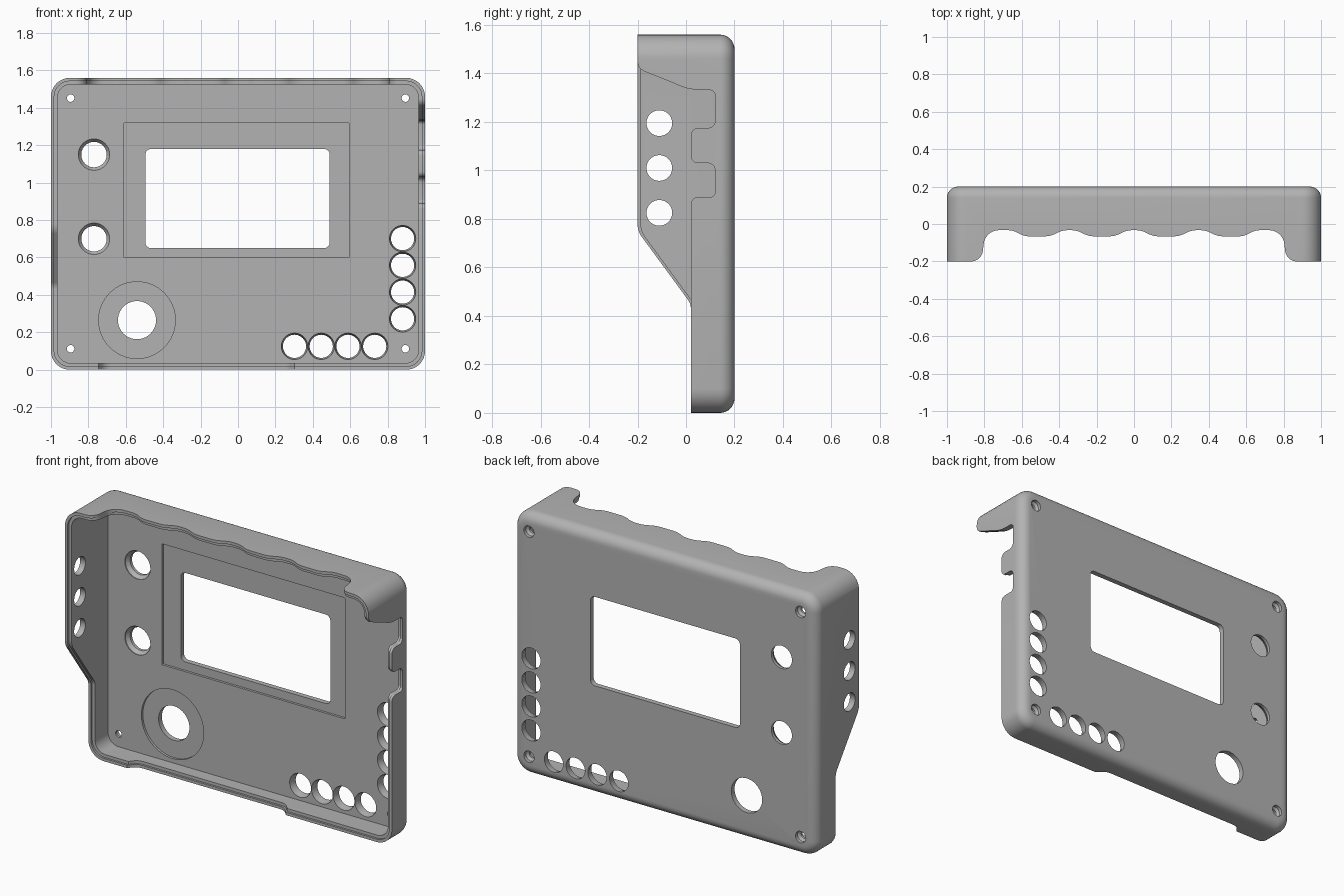
import bpy, bmesh, math
from mathutils import Vector

cube = bpy.data.objects.get("Cube")
if cube:
    bpy.data.objects.remove(cube, do_unlink=True)

MID_Z = 0.78      # centre height of the case
FLOOR_Y = 0.155   # inner face of the panel
EDGE = 0.06       # fillet around the back


def rounded(points, steps=8):
    """Polygon whose corners (u, v, setback) become circular arcs."""
    out = []
    n = len(points)
    for i, p in enumerate(points):
        c = Vector(p[:2])
        if len(p) < 3:
            out.append(c)
            continue
        a, b = Vector(points[i - 1][:2]) - c, Vector(points[(i + 1) % n][:2]) - c
        t = min(p[2], a.length * 0.49, b.length * 0.49)
        w = math.sin(a.angle(b) / 2)
        a, b = c + a.normalized() * t, c + b.normalized() * t
        for k in range(steps + 1):
            s = k / steps
            f, g, h = (1 - s) ** 2, 2 * w * s * (1 - s), s * s
            out.append((a * f + c * g + b * h) / (f + g + h))
    return out


def rect(u0, u1, v0, v1, r):
    return rounded([(u0, v0, r), (u1, v0, r), (u1, v1, r), (u0, v1, r)])


def case_outline(inset, r):
    return rect(inset - 1, 1 - inset, inset, 2 * MID_Z - inset, r)


def circle(u, v, r, n=40):
    return [Vector((u + r * math.cos(2 * math.pi * k / n),
                    v + r * math.sin(2 * math.pi * k / n))) for k in range(n)]


def loft(name, layers, axis="y"):
    """Closed solid through (distance, loop) layers along an axis."""
    place = {"x": lambda d, p: (d, p.x, p.y),
             "y": lambda d, p: (p.x, d, p.y),
             "z": lambda d, p: (p.x, p.y, d)}[axis]
    bm = bmesh.new()
    rings = [[bm.verts.new(place(d, p)) for p in loop] for d, loop in layers]
    for lo, hi in zip(rings, rings[1:]):
        for i in range(len(lo)):
            bm.faces.new((lo[i - 1], lo[i], hi[i], hi[i - 1]))
    bm.faces.new(rings[0])
    bm.faces.new(rings[-1])
    bmesh.ops.recalc_face_normals(bm, faces=bm.faces)
    mesh = bpy.data.meshes.new(name)
    bm.to_mesh(mesh)
    bm.free()
    obj = bpy.data.objects.new(name, mesh)
    bpy.context.collection.objects.link(obj)
    return obj


def prism(loop, lo, hi, axis="y"):
    return loft("cutter", [(lo, loop), (hi, loop)], axis)


def combine(target, tool, operation="DIFFERENCE"):
    mod = target.modifiers.new("cut", "BOOLEAN")
    mod.operation = operation
    mod.solver = "EXACT"
    mod.object = tool
    bpy.context.view_layer.objects.active = target
    bpy.ops.object.modifier_apply(modifier=mod.name)
    bpy.data.objects.remove(tool, do_unlink=True)


# Outer block with filleted back edges
layers = [(-0.25, case_outline(0, 0.1))]
for k in range(9):
    a = math.pi / 2 * k / 8
    inset = EDGE * (1 - math.cos(a))
    layers.append((0.2 - EDGE + EDGE * math.sin(a), case_outline(inset, 0.1 - inset)))
shell = loft("case_shell", layers)

# Hollow interior
combine(shell, prism(case_outline(0.035, 0.07), -0.4, FLOOR_Y))

# Front rim profiles: notched left wall, sloped right wall, scalloped top
notched = [(-0.4, 1.48), (-0.2, 1.48), (-0.2, 1.42, 0.03), (0.01, 1.335, 0.03),
           (0.12, 1.33, 0.02), (0.12, 1.175, 0.03), (0.02, 1.175, 0.03),
           (0.02, 1.03, 0.03), (0.12, 1.03, 0.03), (0.12, 0.89, 0.02),
           (0.02, 0.89, 0.03), (0.02, -0.1), (-0.4, -0.1)]
sloped = [(-0.4, 1.48), (-0.2, 1.48), (-0.2, 0.75, 0.03), (0.02, 0.45, 0.02),
          (0.02, -0.1), (-0.4, -0.1)]
half = [(1.2, -0.4), (1.2, -0.2), (0.815, -0.2, 0.055), (0.795, -0.033, 0.11),
        (0.645, -0.033, 0.07), (0.59, -0.066, 0.04)]
for sign in (1, 0):
    x = 0.345 * sign
    half += [(x + 0.1, -0.066, 0.04), (x + 0.04, -0.033, 0.04)]
    if sign:
        half += [(x - 0.04, -0.033, 0.04), (x - 0.1, -0.066, 0.04)]
scallops = half + [(-p[0],) + p[1:] for p in reversed(half)]
relief = [(-0.76, -0.1), (-0.76, 0.0), (-0.71, 0.065, 0.03), (0.26, 0.065, 0.03),
          (0.32, 0.0), (0.32, -0.1)]

trims = [(notched, -0.9, 1.2, "x"), (sloped, -1.2, -0.88, "x"),
         (scallops, 1.47, 1.7, "z"), (relief, -0.1, 0.05, "z")]
for profile, lo, hi, axis in trims:
    combine(shell, prism(rounded(profile), lo, hi, axis))

# Small step along the inside of the rim
for profile, lo, hi, axis in trims:
    i = 0 if axis == "x" else 1
    deeper = [tuple(c + 0.012 if j == i and c > -0.3 else c for j, c in enumerate(p))
              for p in profile]
    step = prism(rounded(deeper), lo, hi, axis)
    combine(step, prism(case_outline(0.017, 0.085), -0.5, 0.145), "INTERSECT")
    combine(shell, step)

# Display recess and window
combine(shell, prism(rect(-0.61, 0.595, 0.6, 1.32, 0.004), 0.05, FLOOR_Y + 0.014))
combine(shell, prism(rect(-0.495, 0.49, 0.65, 1.18, 0.03), 0.05, 0.3))

# Dial recess and hole
combine(shell, prism(circle(-0.54, 0.265, 0.205, 64), 0.05, FLOOR_Y + 0.014))
combine(shell, prism(circle(-0.54, 0.265, 0.102), 0.05, 0.3))

# Flared knob and button holes
holes = [(-0.77, z, 0.084, 0.068) for z in (1.15, 0.7)]
for k in range(4):
    holes.append((0.302 + 0.143 * k, 0.125, 0.0705, 0.062))
    holes.append((0.88, 0.272 + 0.143 * k, 0.0705, 0.062))
for x, z, wide, narrow in holes:
    combine(shell, loft("cutter", [(0.1, circle(x, z, wide)), (0.16, circle(x, z, wide)),
                                   (0.182, circle(x, z, narrow)), (0.3, circle(x, z, narrow))]))

# Counterbored screw holes in the corners
for x in (-0.895, 0.895):
    for z in (0.112, 1.452):
        combine(shell, loft("cutter", [(0.1, circle(x, z, 0.02, 24)), (0.168, circle(x, z, 0.02, 24)),
                                       (0.18, circle(x, z, 0.034, 24)), (0.3, circle(x, z, 0.034, 24))]))

# Cable holes in the tall right wall
for z in (0.825, 1.01, 1.195):
    combine(shell, prism(circle(-0.11, z, 0.053), -1.1, -0.9, "x"))

# Grey plastic
grey = bpy.data.materials.new("grey_plastic")
grey.use_nodes = True
colour = (0.45, 0.45, 0.45, 1)
grey.diffuse_color = colour
grey.node_tree.nodes["Principled BSDF"].inputs["Base Color"].default_value = colour
shell.data.materials.clear()
shell.data.materials.append(grey)
for face in shell.data.polygons:
    face.material_index = 0

bpy.ops.object.select_all(action="DESELECT")
shell.select_set(True)
bpy.context.view_layer.objects.active = shell
bpy.ops.object.shade_smooth_by_angle(angle=math.radians(30))
